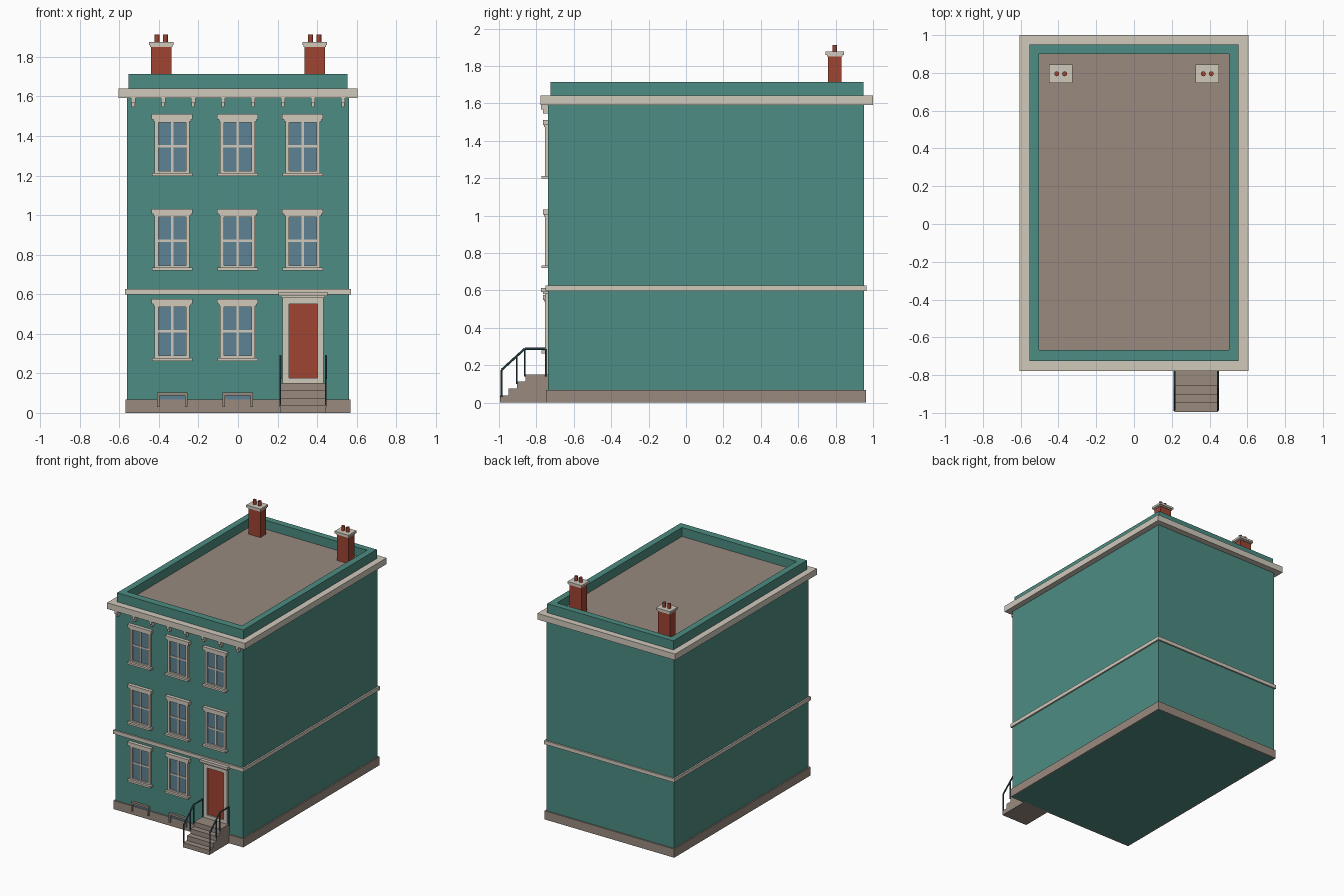
import bpy, bmesh
from mathutils import Vector

cube = bpy.data.objects.get("Cube")
if cube:
    bpy.data.objects.remove(cube, do_unlink=True)


def material(name, rgb):
    m = bpy.data.materials.new(name)
    m.use_nodes = True
    m.diffuse_color = (*rgb, 1)
    m.node_tree.nodes["Principled BSDF"].inputs["Base Color"].default_value = (*rgb, 1)
    return m


TEAL = material("teal paint", (0.074, 0.262, 0.223))
CREAM = material("cream trim", (0.63, 0.578, 0.497))
STONE = material("brown stone", (0.314, 0.254, 0.212))
RED = material("brick red", (0.352, 0.058, 0.032))
GLASS = material("blue glass", (0.114, 0.223, 0.296))
IRON = material("dark iron", (0.035, 0.085, 0.105))


def finish(name, bm, mat):
    bmesh.ops.recalc_face_normals(bm, faces=bm.faces)
    mesh = bpy.data.meshes.new(name)
    bm.to_mesh(mesh)
    bm.free()
    mesh.materials.append(mat)
    ob = bpy.data.objects.new(name, mesh)
    bpy.context.collection.objects.link(ob)
    return ob


def add_box(bm, x0, x1, y0, y1, z0, z1):
    verts = bmesh.ops.create_cube(bm, size=1)["verts"]
    for v in verts:
        v.co = Vector((x1 if v.co.x > 0 else x0, y1 if v.co.y > 0 else y0,
                       z1 if v.co.z > 0 else z0))


def boxes(name, mat, *bounds):
    bm = bmesh.new()
    for b in bounds:
        add_box(bm, *b)
    return finish(name, bm, mat)


def ring(name, mat, outer, inner, z0, z1):
    """Rectangular band; outer and inner are (half width, front y, back y)."""
    bm = bmesh.new()
    loops = []
    for (w, f, b), z in ((outer, z0), (outer, z1), (inner, z1), (inner, z0)):
        loops.append([bm.verts.new((x, y, z)) for x, y in ((-w, f), (w, f), (w, b), (-w, b))])
    for i in range(4):
        a, c = loops[i], loops[(i + 1) % 4]
        for j in range(4):
            k = (j + 1) % 4
            bm.faces.new((a[j], a[k], c[k], c[j]))
    return finish(name, bm, mat)


def rods(name, mat, radius, sides, *segments):
    bm = bmesh.new()
    for p, q in segments:
        p, q = Vector(p), Vector(q)
        d = q - p
        rot = d.to_track_quat("Z", "Y").to_matrix().to_4x4()
        rot.translation = (p + q) / 2
        bmesh.ops.create_cone(bm, cap_ends=True, segments=sides, radius1=radius,
                              radius2=radius, depth=d.length, matrix=rot)
    return finish(name, bm, mat)


# Main shell and the bands that wrap it
WALL = (0.56, -0.738, 0.952)
FRONT = WALL[1]
boxes("walls", TEAL, (-0.56, 0.56, FRONT, 0.952, 0, 1.6))
ring("plinth", STONE, (0.57, -0.748, 0.962), WALL, 0, 0.068)
ring("string_course", CREAM, (0.572, -0.75, 0.964), WALL, 0.598, 0.627)
PARAPET_IN = (0.503, -0.668, 0.9)
ring("cornice", CREAM, (0.605, -0.778, 1.0), PARAPET_IN, 1.592, 1.641)
ring("parapet", TEAL, (0.554, -0.725, 0.95), PARAPET_IN, 1.64, 1.713)
boxes("roof", STONE, (-0.505, 0.505, -0.67, 0.902, 1.6, 1.642))

# Cornice brackets: a deep block above a slimmer drop
bm = bmesh.new()
for i in range(8):
    x = -0.53 + i * 0.1515
    add_box(bm, x - 0.011, x + 0.011, -0.774, FRONT, 1.568, 1.593)
    add_box(bm, x - 0.008, x + 0.008, -0.764, FRONT, 1.546, 1.569)
finish("cornice_brackets", bm, CREAM)


# Sash windows, placed by centre x and sill bottom z
def window(tag, x, z):
    top = z + 0.313
    lo, hi = z + 0.013, top - 0.025
    mid = (lo + hi) / 2
    boxes("window_glass_" + tag, GLASS, (x - 0.075, x + 0.075, -0.742, FRONT, lo, hi))
    boxes("window_frame_" + tag, CREAM,
          (x - 0.088, x - 0.07, -0.754, FRONT, lo, hi),
          (x + 0.07, x + 0.088, -0.754, FRONT, lo, hi),
          (x - 0.07, x + 0.07, -0.754, FRONT, hi - 0.016, hi),
          (x - 0.07, x + 0.07, -0.754, FRONT, lo, lo + 0.014),
          (x - 0.006, x + 0.006, -0.747, FRONT, lo, hi),
          (x - 0.07, x + 0.07, -0.7475, FRONT, mid - 0.006, mid + 0.006))
    boxes("window_lintel_" + tag, CREAM,
          (x - 0.104, x + 0.104, -0.765, FRONT, top - 0.026, top),
          (x - 0.095, x + 0.095, -0.759, FRONT, top - 0.036, top - 0.026))
    boxes("window_sill_" + tag, CREAM, (x - 0.102, x + 0.102, -0.773, FRONT, z, z + 0.015))


columns = {"right": -0.333, "middle": -0.002, "left": 0.327}
for floor, z in (("ground", 0.263), ("first", 0.719), ("second", 1.197)):
    for side, x in columns.items():
        if floor != "ground" or side != "left":
            window(floor + "_" + side, x, z)

# Basement lights half sunk behind the plinth
for side in ("right", "middle"):
    x = columns[side]
    boxes("basement_glass_" + side, GLASS, (x - 0.07, x + 0.07, -0.743, FRONT, 0.03, 0.095))
    boxes("basement_frame_" + side, STONE,
          (x - 0.077, x - 0.064, -0.757, FRONT, 0.03, 0.09),
          (x + 0.064, x + 0.077, -0.757, FRONT, 0.03, 0.09),
          (x - 0.077, x + 0.077, -0.757, FRONT, 0.087, 0.103))

# Front door with surround and hood
DX = 0.329
boxes("door_panel", RED, (DX - 0.074, DX + 0.074, -0.744, FRONT, 0.17, 0.56))
boxes("door_frame", CREAM,
      (DX - 0.103, DX - 0.072, -0.755, FRONT, 0.15, 0.587),
      (DX + 0.072, DX + 0.103, -0.755, FRONT, 0.15, 0.587),
      (DX - 0.072, DX + 0.072, -0.755, FRONT, 0.55, 0.587),
      (DX - 0.072, DX + 0.072, -0.755, FRONT, 0.15, 0.176))
boxes("door_hood", CREAM,
      (DX - 0.123, DX + 0.123, -0.776, FRONT, 0.592, 0.612),
      (DX - 0.112, DX + 0.112, -0.765, FRONT, 0.58, 0.592))

# Stone steps, stacked towards the door
RISE = 0.0375
bm = bmesh.new()
for i in range(4):
    add_box(bm, DX - 0.115, DX + 0.115, -0.994 + i * 0.0455, FRONT, i * RISE, (i + 1) * RISE)
finish("front_steps", bm, STONE)

# Iron handrails on both sides of the steps
for side, x in (("right", DX - 0.115), ("left", DX + 0.115)):
    foot, top, wall = (x, -0.986, 0.175), (x, -0.862, 0.288), (x, -0.75, 0.288)
    rods("handrail_" + side, IRON, 0.006, 6, (foot, top), (top, wall))
    rods("rail_posts_" + side, IRON, 0.005, 6,
         (foot, (x, -0.986, 0.03)),
         ((x, -0.905, 0.247), (x, -0.905, 0.1)),
         (top, (x, -0.862, 0.14)),
         (wall, (x, -0.75, 0.14)))

# Chimneys with caps and paired pots
for side, x in (("right", -0.388), ("left", 0.388)):
    boxes("chimney_stack_" + side, RED, (x - 0.052, x + 0.052, 0.76, 0.831, 1.64, 1.856))
    boxes("chimney_cap_" + side, CREAM,
          (x - 0.062, x + 0.062, 0.746, 0.844, 1.859, 1.876),
          (x - 0.056, x + 0.056, 0.753, 0.838, 1.85, 1.86))
    rods("chimney_pots_" + side, RED, 0.013, 12,
         *[((px, 0.795, 1.87), (px, 0.795, 1.912)) for px in (x - 0.021, x + 0.021)])
